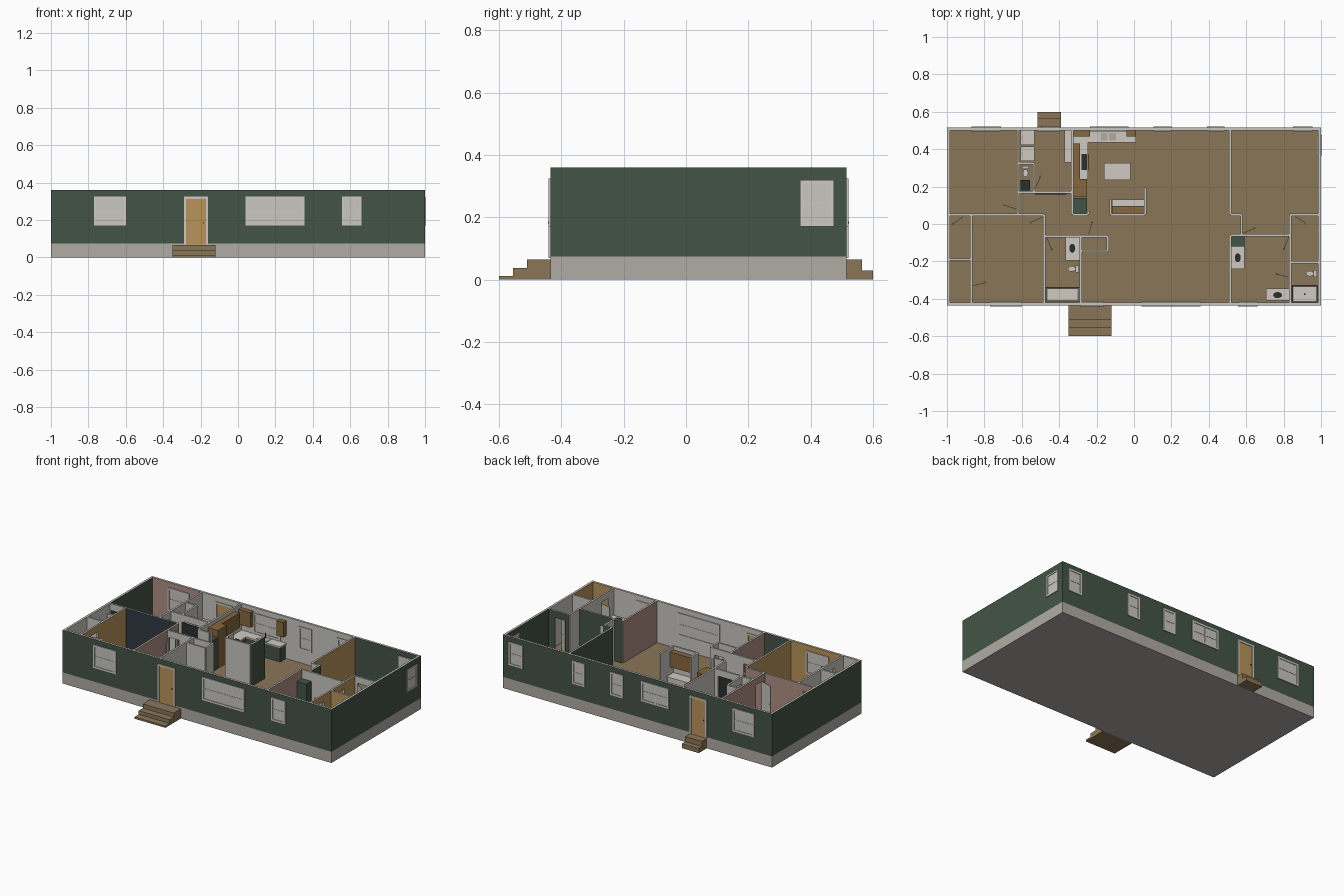
import bpy, bmesh, math
from mathutils import Matrix, Vector

if "Cube" in bpy.data.objects:
    bpy.data.objects.remove(bpy.data.objects["Cube"], do_unlink=True)

HEX = dict(green="44543F48"[:2] + "5446", white="CAC7C0", trim="D0CBC2", concrete="B0ACA5",
           floor="8B7659", ochre="B8945A", pink="B08E84", navy="2F3840", black="2B2E30",
           wood="86683F")


def make_material(name, code):
    rgb = [int(code[i:i + 2], 16) / 255 for i in (0, 2, 4)]
    color = [((c + .055) / 1.055) ** 2.4 for c in rgb] + [1]
    mat = bpy.data.materials.new(name)
    mat.use_nodes = True
    mat.diffuse_color = color
    shader = mat.node_tree.nodes["Principled BSDF"]
    shader.inputs["Base Color"].default_value = color
    shader.inputs["Roughness"].default_value = .8
    return mat


MATS = {name: make_material(name, code) for name, code in HEX.items()}
FLOOR, TOP = .08, .36


def finish(name, bm, colors, rule=lambda face: 0):
    bm.normal_update()
    for face in bm.faces:
        face.material_index = rule(face)
    mesh = bpy.data.meshes.new(name)
    bm.to_mesh(mesh)
    bm.free()
    for color in colors:
        mesh.materials.append(MATS[color])
    obj = bpy.data.objects.new(name, mesh)
    bpy.context.collection.objects.link(obj)
    return obj


def add_box(bm, x0, x1, y0, y1, z0, z1):
    center = Vector((x0 + x1, y0 + y1, z0 + z1)) / 2
    size = (abs(x1 - x0), abs(y1 - y0), abs(z1 - z0), 1)
    bmesh.ops.create_cube(bm, size=1, matrix=Matrix.Translation(center) @ Matrix.Diagonal(size))


def box(name, color, *bounds):
    bm = bmesh.new()
    add_box(bm, *bounds)
    return finish(name, bm, [color])


def disc(name, color, x, y, z, rx, ry, height):
    bm = bmesh.new()
    bmesh.ops.create_cone(bm, cap_ends=True, segments=16, radius1=1, radius2=1, depth=1,
                          matrix=Matrix.Translation((x, y, z + height / 2)) @ Matrix.Diagonal((rx, ry, height, 1)))
    return finish(name, bm, [color])


def wall(name, axis, at, start, end, low="white", high="white", doors=(), cap="white", thick=.012, base=FLOOR):
    """Wall along an axis; low and high colour its two sides; doors are (from, to) openings."""
    bm = bmesh.new()
    pieces, cursor = [], start
    for a, b in doors:
        pieces += [(cursor, a, base, TOP), (a, b, .315, TOP)]
        cursor = b
    pieces.append((cursor, end, base, TOP))
    for a, b, z0, z1 in pieces:
        across = (at - thick / 2, at + thick / 2)
        add_box(bm, *((a, b) + across if axis == "x" else across + (a, b)), z0, z1)
    side = 1 if axis == "x" else 0

    def rule(face):
        if abs(face.normal.z) > .5:
            return 0
        if abs(face.normal[side]) < .5:
            return 3
        return 1 if face.normal[side] < 0 else 2
    return finish(name, bm, ["white", low, high, cap], rule)


def outer(name, axis, at, start, end, inside):
    low, high = ("green", inside) if at < 0 else (inside, "green")
    return wall(name, axis, at, start, end, low, high, cap="green", thick=.015, base=.075)


# Foundation and floor
box("foundation", "concrete", -1, 1, -.435, .515, 0, .075)
box("floor", "floor", -.985, .985, -.42, .5, .075, FLOOR)

# Outer walls, split by room
FRONT, BACK, SIDE = -.4275, .5075, .9925
outer("left_wall_back", "y", SIDE, .05, .515, "green")
outer("left_wall_closet", "y", SIDE, -.205, .05, "white")
outer("left_wall_shower", "y", SIDE, -.435, -.205, "ochre")
outer("right_wall_back", "y", -SIDE, .05, .515, "green")
outer("right_wall_front", "y", -SIDE, -.435, .05, "white")
for label, at, rooms in (
        ("front", FRONT, [(-.87, "white"), (-.48, "ochre"), (-.285, "green"), (.835, "white"), (.985, "ochre")]),
        ("back", BACK, [(-.62, "pink"), (.515, "white"), (.985, "green")])):
    begin = -.985
    for i, (stop, inside) in enumerate(rooms):
        outer(f"{label}_wall_{i + 1}", "x", at, begin, stop, inside)
        begin = stop

# Inner walls of the right-hand rooms
wall("pink_room_front_wall", "x", .05, -.985, -.87, "white", "pink", [(-.98, -.91)])
wall("bedroom_back_wall", "x", .05, -.87, -.48, "navy", "pink")
wall("pink_room_side_wall", "y", -.62, .05, .5, "pink", "white", [(.075, .15)])
wall("bedroom_closet_wall", "y", -.87, -.42, .05, "white", "ochre", [(-.33, -.255)])
wall("closet_divider", "x", -.19, -.985, -.87)
wall("bedroom_hall_wall", "y", -.48, -.42, .05, "ochre", "pink", [(-.05, .035)])
wall("laundry_front_wall", "x", .17, -.62, -.33, doors=[(-.52, -.36)])
wall("kitchen_side_wall", "y", -.33, .05, .5)
wall("toilet_room_back_wall", "x", .325, -.62, -.535)
wall("toilet_room_side_wall", "y", -.535, .17, .325, doors=[(.19, .26)])
wall("fridge_alcove_front", "x", .05, -.33, -.245)
wall("fridge_alcove_side", "y", -.245, .05, .07)

# Inner walls of the middle rooms
wall("bath_hall_wall", "x", -.065, -.48, -.14, doors=[(-.465, -.385), (-.24, -.17)])
wall("bath_living_wall", "y", -.285, -.42, -.065, "pink", "white")
wall("coat_closet_side", "y", -.14, -.145, -.065)
wall("coat_closet_front", "x", -.145, -.285, -.14)
wall("nook_front_wall", "x", .05, -.125, .06)
wall("nook_left_wall", "y", .06, .05, .195, "white", "green")
wall("nook_right_wall", "y", -.125, .05, .13)

# Inner walls of the left-hand rooms
wall("living_back_accent_wall", "y", .515, .05, .5, "green", "ochre")
wall("living_jog_wall", "x", .05, .515, .575, "white", "green")
wall("living_door_wall", "y", .575, -.06, .05, "white", "green", [(-.05, .03)])
wall("main_bath_back_wall", "x", -.06, .515, .835, "white", "green")
wall("living_front_accent_wall", "y", .515, -.42, -.06, "pink", "pink")
wall("main_bath_side_wall", "y", .835, -.42, .05, "white", "ochre", [(-.36, -.285), (-.15, -.07)])
wall("main_closet_wall", "x", .05, .835, .985, "white", "green", [(.86, .94)])
wall("shower_divider", "x", -.205, .835, .985, "ochre", "white")


# Windows and outer doors: frames run through the wall, panes stand just proud of it
def framed(name, at, axis, u0, u1, z0, z1, fill, columns=1, rail=True):
    def slab(bm, a, b, low, high, out):
        across = (at - .0075 - out, at + .0075 + out)
        add_box(bm, *((a, b) + across if axis == "x" else across + (a, b)), low, high)
    edge = .012
    bm = bmesh.new()
    slab(bm, u0, u0 + edge, z0, z1, .006)
    slab(bm, u1 - edge, u1, z0, z1, .006)
    slab(bm, u0 + edge, u1 - edge, z1 - edge, z1, .006)
    if rail:
        slab(bm, u0 + edge, u1 - edge, z0, z0 + edge, .006)
        middle = (z0 + z1) / 2
        slab(bm, u0 + edge, u1 - edge, middle - .003, middle + .003, .004)
    for i in range(1, columns):
        u = u0 + (u1 - u0) * i / columns
        slab(bm, u - .004, u + .004, z0 + edge, z1 - edge, .005)
    finish(name + "_frame", bm, ["trim"])
    bm = bmesh.new()
    slab(bm, u0 + edge, u1 - edge, z0 + (edge if rail else 0), z1 - edge, .002)
    finish(name + "_panel", bm, [fill])


for i, (u0, u1, columns) in enumerate([(-.77, -.6, 1), (.04, .355, 1), (.555, .66, 1)]):
    framed(f"front_window_{i + 1}", FRONT, "x", u0, u1, .17, .325, "white", columns)
for i, (u0, u1, z0, columns) in enumerate([(-.87, -.71, .17, 1), (-.235, -.03, .19, 2), (.105, .2, .17, 1),
                                           (.39, .485, .17, 1), (.85, .955, .17, 1)]):
    framed(f"back_window_{i + 1}", BACK, "x", u0, u1, z0, .325, "white", columns)
framed("left_window", SIDE, "y", .365, .475, .17, .32, "white")
framed("front_door", FRONT, "x", -.29, -.16, .07, .325, "ochre", rail=False)
framed("back_door", BACK, "x", -.517, -.39, .07, .325, "ochre", rail=False)
box("front_door_knob", "black", -.187, -.181, -.443, -.435, .18, .186)
box("back_door_knob", "black", -.497, -.491, .515, .523, .18, .186)

# Outdoor steps
for i, (reach, height) in enumerate([(-.51, .065), (-.555, .037), (-.6, .012)]):
    box(f"front_step_{i + 1}", "floor", -.35, -.12, reach, -.435 - i * .045 - (.03 if i else 0), 0, height)
for i, (near, far, height) in enumerate([(.515, .565, .065), (.565, .6, .03)]):
    box(f"back_step_{i + 1}", "floor", -.515, -.39, near, far, 0, height)


# Inner doors standing open: hinge point and swing angle
def door_leaf(index, x, y, degrees):
    bm = bmesh.new()
    add_box(bm, 0, .075, -.002, .002, FLOOR + .002, .31)
    add_box(bm, .064, .069, -.006, .006, .185, .19)
    bm.transform(Matrix.Translation((x, y, 0)) @ Matrix.Rotation(math.radians(degrees), 4, "Z"))
    finish(f"inner_door_{index}", bm, ["white"])


for i, leaf in enumerate([(-.912, .04, 215), (-.63, .08, 162), (-.49, .037, 205), (-.467, -.073, -66),
                          (-.242, -.057, 75), (-.528, .19, 66), (-.86, -.33, 15), (.583, -.05, 24),
                          (.827, -.07, 248), (.827, -.285, 165), (.862, .042, -35)]):
    door_leaf(i + 1, *leaf)
box("laundry_sliding_door", "black", -.53, -.36, .158, .162, FLOOR, .31)


# Cabinets with counter tops
def counter(name, x0, x1, y0, y1, body="green", height=.175):
    box(name + "_cabinet", body, x0 + .003, x1 - .003, y0 + .003, y1 - .003, FLOOR, height)
    box(name + "_top", "trim", x0, x1, y0, y1, height, height + .008)


counter("kitchen_back", -.324, .01, .435, .5)
counter("kitchen_side", -.324, -.245, .24, .435)
counter("island", -.16, -.02, .235, .325)
counter("nook", -.118, .053, .057, .13, "white")
counter("hall_vanity", -.365, -.292, -.195, -.072, "white")
counter("main_vanity", .522, .592, -.24, -.12)
counter("second_vanity", .705, .828, -.41, -.345, "white")
box("cooktop", "black", -.28, -.25, .29, .375, .183, .187)
box("range_front", "black", -.248, -.243, .29, .375, .1, .165)
for x in (-.16, -.115):
    box("kitchen_sink_basin", "concrete", x - .018, x + .018, .447, .487, .183, .186)
box("kitchen_tap", "black", -.14, -.136, .488, .492, .183, .215)
for name, x, y, rx, ry in (("hall", -.33, -.13, .016, .024), ("main", .555, -.18, .016, .024),
                           ("second", .768, -.38, .024, .016)):
    disc(name + "_sink", "black", x, y, .183, rx, ry, .003)

# Wall cabinets and tall units
box("wall_cabinet_corner", "wood", -.324, -.235, .467, .5, .235, .335)
box("wall_cabinet_end", "wood", -.04, .01, .467, .5, .235, .335)
box("wall_cabinet_side", "wood", -.324, -.288, .24, .43, .235, .335)
box("wall_cabinet_nook", "wood", -.118, .053, .057, .095, .235, .335)
box("pantry", "wood", -.324, -.25, .145, .24, FLOOR, .335)
box("fridge", "green", -.324, -.25, .057, .14, FLOOR, .29)
box("linen_cabinet", "green", .522, .592, -.12, -.067, FLOOR, .3)

# Laundry
for i, y in enumerate((.338, .422)):
    box(f"laundry_machine_{i + 1}", "trim", -.608, -.532, y, y + .077, FLOOR, .185)
    disc(f"laundry_machine_dial_{i + 1}", "concrete", -.6, y + .038, .185, .005, .005, .004)
box("laundry_shelf", "trim", -.372, -.337, .33, .5, .255, .265)
box("water_heater", "black", -.607, -.555, .178, .235, FLOOR, .25)


# Bathroom fixtures
def toilet(name, x, y, dx, dy):
    disc(name + "_bowl", "trim", x, y, FLOOR, .015 + .006 * abs(dx), .015 + .006 * abs(dy), .05)
    tx, ty = x + dx * .03, y + dy * .03
    wx, wy = .009 + .01 * abs(dy), .009 + .01 * abs(dx)
    box(name + "_tank", "trim", tx - wx, tx + wx, ty - wy, ty + wy, FLOOR, .165)


toilet("hall_toilet", -.333, -.24, 1, 0)
toilet("main_toilet", .94, -.265, 1, 0)
toilet("small_toilet", -.58, .272, 0, 1)


def basin(name, x0, x1, y0, y1, height, rim):
    bm = bmesh.new()
    add_box(bm, x0, x1, y0, y1, FLOOR, height)
    bm.normal_update()
    top = [f for f in bm.faces if f.normal.z > .5]
    bmesh.ops.inset_region(bm, faces=top, thickness=rim)
    bmesh.ops.translate(bm, verts=top[0].verts[:], vec=(0, 0, (FLOOR - height) * .7))
    finish(name, bm, ["trim"])


basin("bathtub", -.473, -.292, -.415, -.337, .135, .01)
basin("shower_tray", .845, .98, -.418, -.33, .095, .006)
disc("shower_drain", "black", .913, -.375, .0845, .005, .005, .002)
